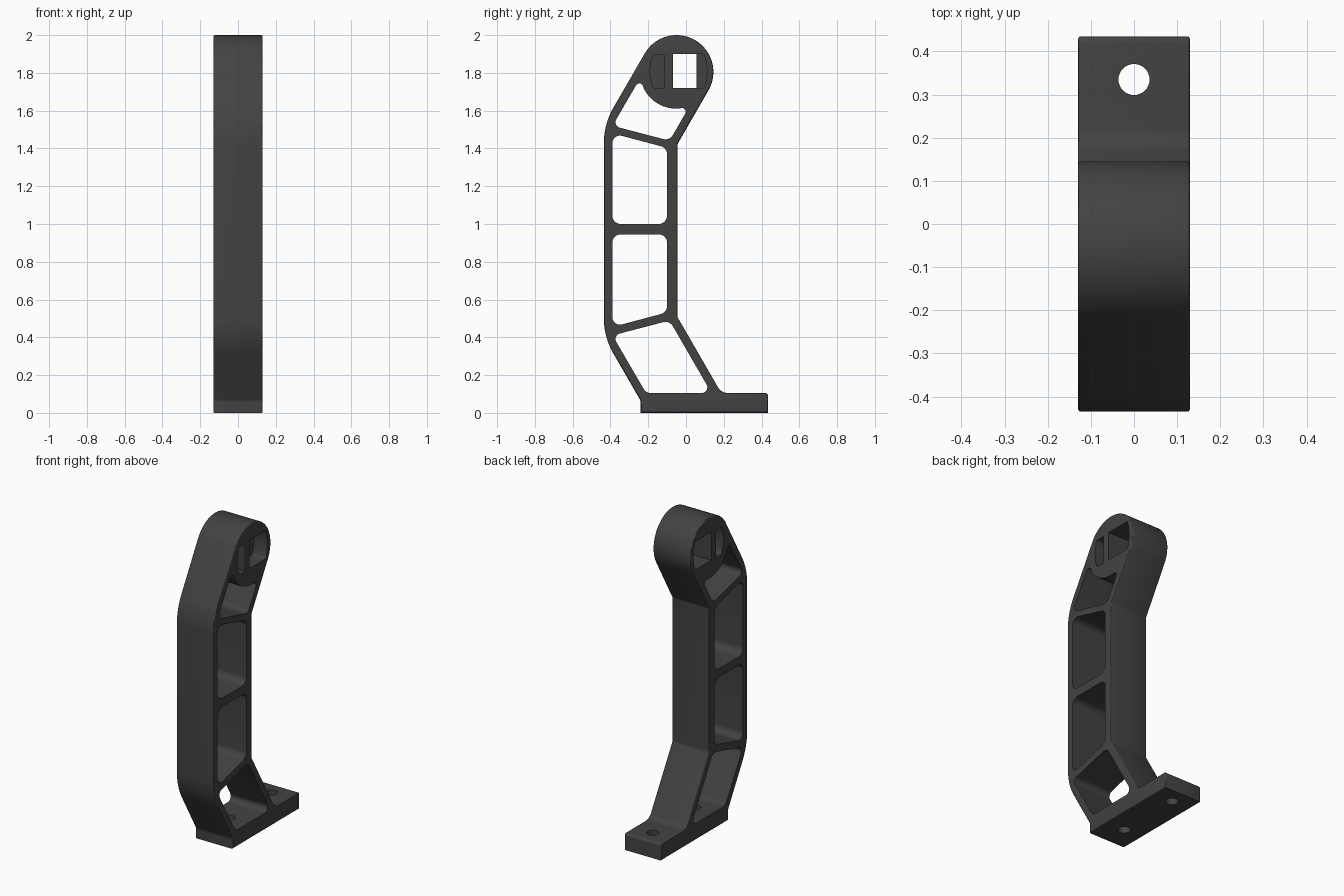
import bpy, bmesh
from math import cos, sin, tan, radians
from mathutils import Vector

if "Cube" in bpy.data.objects:
    bpy.data.objects.remove(bpy.data.objects["Cube"])

HALF = 0.13                      # half width of the bracket
HEAD = Vector((-0.05, 1.805))    # centre of the round head
RAD = 0.195

mat = bpy.data.materials.new("charcoal plastic")
mat.diffuse_color = (0.055, 0.055, 0.055, 1)
mat.use_nodes = True
mat.node_tree.nodes["Principled BSDF"].inputs["Base Color"].default_value = mat.diffuse_color


def rounded(corners, steps=8):
    """Outline from (y, z, radius) corners, with each corner filleted."""
    out = []
    n = len(corners)
    for i, (y, z, r) in enumerate(corners):
        p = Vector((y, z))
        if r == 0:
            out.append(p)
            continue
        a = (Vector(corners[i - 1][:2]) - p).normalized()
        b = (Vector(corners[(i + 1) % n][:2]) - p).normalized()
        half = a.angle(b) / 2
        start, end = p + a * r / tan(half), p + b * r / tan(half)
        centre = p + (a + b).normalized() * r / sin(half)
        u, v = start - centre, end - centre
        sweep = u.angle(v)
        for k in range(steps + 1):
            t = k / steps
            out.append(centre + (u * sin((1 - t) * sweep) + v * sin(t * sweep)) / sin(sweep))
    return out


def arc(centre, r, a0, a1, n):
    return [(centre[0] + r * cos(radians(a0 + (a1 - a0) * k / n)),
             centre[1] + r * sin(radians(a0 + (a1 - a0) * k / n)), 0) for k in range(n + 1)]


def prism(name, outline, x0, x1, bevel=0):
    """Extrude a side outline across x, optionally rounding both rims."""
    bm = bmesh.new()
    face = bm.faces.new([bm.verts.new((x0, p[0], p[1])) for p in outline])
    new = bmesh.ops.extrude_face_region(bm, geom=[face])["geom"]
    bmesh.ops.translate(bm, vec=(x1 - x0, 0, 0),
                        verts=[g for g in new if isinstance(g, bmesh.types.BMVert)])
    bmesh.ops.recalc_face_normals(bm, faces=bm.faces)
    if bevel:
        rims = [e for e in bm.edges if abs(e.verts[0].co.x - e.verts[1].co.x) < 1e-5]
        bmesh.ops.bevel(bm, geom=rims, offset=bevel, segments=3, profile=0.5,
                        affect='EDGES', clamp_overlap=True)
    me = bpy.data.meshes.new(name)
    bm.to_mesh(me)
    bm.free()
    me.materials.append(mat)
    ob = bpy.data.objects.new(name, me)
    bpy.context.collection.objects.link(ob)
    return ob


# bracket body: foot plate, bent arm and round head in one outline
body = rounded([(-0.24, 0, 0), (0.435, 0, 0), (0.435, 0.105, 0.015), (0.187, 0.105, 0.06),
                (-0.045, 0.507, 0.03), (-0.045, 1.423, 0.03)]
               + arc(HEAD, RAD, -30, 150, 40)
               + [(-0.435, 1.528, 0.37), (-0.435, 0.402, 0.37), (-0.24, 0.064, 0.04)])
bracket = prism("bracket", body, -HALF, HALF, 0.007)

# truss windows through the arm
windows = {
    "foot_window": [(-0.2115, 0.105, 0.045), (0.135, 0.105, 0.03),
                    (-0.087, 0.489, 0.045), (-0.389, 0.41, 0.03)],
    "lower_window": [(-0.39, 0.455, 0.04), (-0.1, 0.532, 0.045),
                     (-0.1, 0.945, 0.045), (-0.39, 0.945, 0.045)],
    "upper_window": [(-0.39, 1.0, 0.045), (-0.1, 1.0, 0.045),
                     (-0.1, 1.403, 0.045), (-0.39, 1.48, 0.04)],
    "head_window": [(-0.389, 1.52, 0.03), (-0.087, 1.441, 0.045), (0.0175, 1.622, 0.02)]
    + arc(HEAD, RAD, 272, 208, 8) + [(-0.2425, 1.772, 0.02)],
    "head_opening": [(-0.07, 1.72, 0), (0.055, 1.72, 0), (0.055, 1.9, 0), (-0.07, 1.9, 0)],
}
cutters = [prism(n + "_cutter", rounded(c), -0.3, 0.3) for n, c in windows.items()]

# curved blind recesses on both sides of the head
slot = [(-0.115, 1.72, 0), (-0.115, 1.895, 0), (-0.175, 1.895, 0.012),
        (-0.187, 1.85, 0), (-0.191, 1.8075, 0), (-0.187, 1.765, 0), (-0.175, 1.72, 0.012)]
cheek = [(0.045, 1.72, 0), (0.095, 1.72, 0.012), (0.107, 1.765, 0), (0.111, 1.81, 0),
         (0.107, 1.855, 0), (0.095, 1.9, 0.012), (0.045, 1.9, 0)]
for side, x0, x1 in (("right", 0.035, 0.3), ("left", -0.3, -0.035)):
    cutters.append(prism(side + "_slot_cutter", rounded(slot, 4), x0, x1))
    cutters.append(prism(side + "_cheek_cutter", rounded(cheek, 4), x0, x1))

# screw holes in the foot plate
for y in (0.335, -0.087):
    bpy.ops.mesh.primitive_cylinder_add(vertices=32, radius=0.036, depth=0.3, location=(0, y, 0.05))
    hole = bpy.context.object
    hole.name = "screw_hole_cutter"
    hole.data.materials.append(mat)
    cutters.append(hole)

for c in cutters:
    c.hide_render = True
    m = bracket.modifiers.new(c.name, 'BOOLEAN')
    m.operation, m.solver, m.object = 'DIFFERENCE', 'EXACT', c

# apply the cuts, then remove the helpers
bpy.ops.object.select_all(action='DESELECT')
bpy.context.view_layer.objects.active = bracket
bracket.select_set(True)
for m in list(bracket.modifiers):
    bpy.ops.object.modifier_apply(modifier=m.name)
for c in cutters:
    bpy.data.objects.remove(c)
bpy.ops.object.shade_smooth_by_angle(angle=radians(30))
